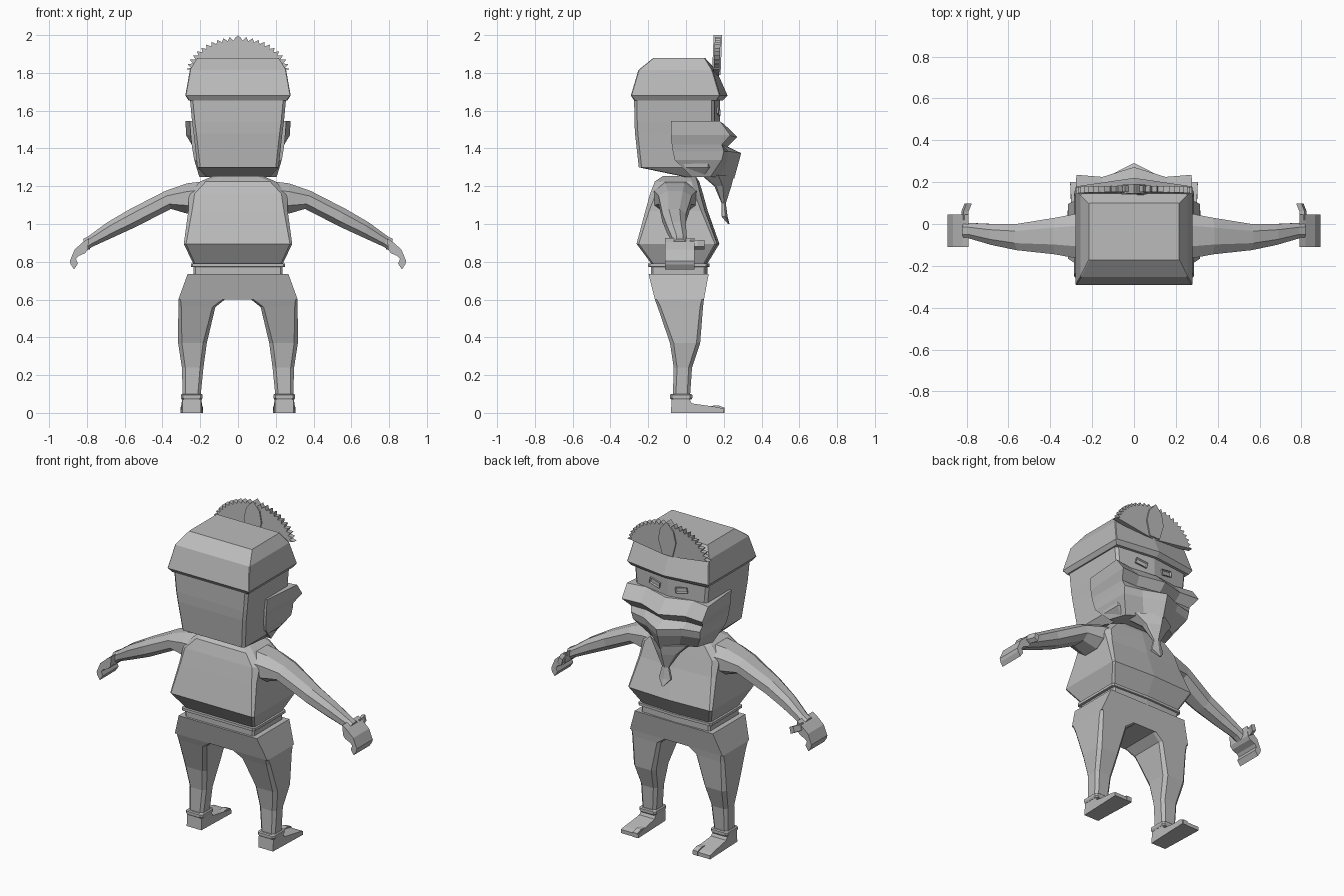
import bpy, bmesh, math
from mathutils import Matrix, Vector

grey = bpy.data.materials.new("clay_grey")
grey.diffuse_color = (0.5, 0.5, 0.5, 1)


def finish(name, bm, mirror=False):
    bmesh.ops.recalc_face_normals(bm, faces=bm.faces)
    mesh = bpy.data.meshes.new(name)
    bm.to_mesh(mesh)
    bm.free()
    mesh.materials.append(grey)
    ob = bpy.data.objects.new(name, mesh)
    bpy.context.collection.objects.link(ob)
    if mirror:
        ob.modifiers.new("mirror", 'MIRROR').use_axis = (True, False, False)
    return ob


def loft(name, rings, mirror=False):
    """Skin a list of equal-length point rings and cap both ends."""
    bm = bmesh.new()
    vs = [[bm.verts.new(p) for p in ring] for ring in rings]
    n = len(vs[0])
    for a, b in zip(vs, vs[1:]):
        for i in range(n):
            j = (i + 1) % n
            bm.faces.new((a[i], a[j], b[j], b[i]))
    bm.faces.new(vs[0])
    bm.faces.new(vs[-1])
    return finish(name, bm, mirror)


def body_ring(z, x, yb, yf, c=0.0, peak=0.0, zf=None):
    """Ring about x = 0: chamfer c at the corners, pointed front by peak."""
    zf = z if zf is None else zf
    half = [(0, yb, z), (x - c, yb, z), (x, yb + c, z), (x, yf - c, zf),
            (x - c, yf, zf), (0, yf + peak, zf)]
    return half + [(-px, py, pz) for px, py, pz in half[-2:0:-1]]


def limb_ring(z, x0, x1, y0, y1, c):
    return [(x0 + c, y0, z), (x1 - c, y0, z), (x1, y0 + c, z), (x1, y1 - c, z),
            (x1 - c, y1, z), (x0 + c, y1, z), (x0, y1 - c, z), (x0, y0 + c, z)]


def arm_ring(x, dx, y0, y1, z0, z1):
    """Octagonal ring across the arm; dx shifts the top outwards."""
    c, d = (y1 - y0) * 0.27, (z1 - z0) * 0.27
    pts = [(y0 + c, z0), (y1 - c, z0), (y1, z0 + d), (y1, z1 - d),
           (y1 - c, z1), (y0 + c, z1), (y0, z1 - d), (y0, z0 + d)]
    return [(x + dx * (z - z0) / (z1 - z0), y, z) for y, z in pts]


# Head, with sloped underside
loft("head", [
    body_ring(1.25, 0.17, -0.01, 0.10, 0.01, 0.02),
    body_ring(1.30, 0.215, -0.25, 0.13, 0.015, 0.03),
    body_ring(1.48, 0.235, -0.27, 0.15, 0.015, 0.03),
    body_ring(1.54, 0.243, -0.273, 0.15, 0.015, 0.03),
    body_ring(1.70, 0.258, -0.275, 0.15, 0.015, 0.03)])

# Cap with tapered crown
loft("cap", [
    body_ring(1.655, 0.262, -0.275, 0.165, 0.005, 0.03),
    body_ring(1.68, 0.279, -0.292, 0.18, 0.004, 0.04),
    body_ring(1.815, 0.255, -0.252, 0.14, 0.004, 0.02),
    body_ring(1.88, 0.215, -0.172, 0.10, 0.004, 0.0)])

# Cheeks, flared upper lip, mouth groove, jaw and goatee
def face_ring(z, yb, xb, corner, mid, yc):
    half = [(xb, yb, z), (corner[0], corner[1], z), (mid[0], mid[1], z), (0, yc, z - 0.01)]
    return half + [(-x, y, q) for x, y, q in half[-2::-1]]

loft("muzzle", [
    face_ring(1.545, -0.08, 0.255, (0.278, 0.18), (0.16, 0.16), 0.195),
    face_ring(1.47, -0.08, 0.25, (0.275, 0.235), (0.15, 0.225), 0.272),
    face_ring(1.42, -0.075, 0.245, (0.245, 0.19), (0.14, 0.19), 0.22),
    face_ring(1.385, -0.07, 0.24, (0.235, 0.20), (0.13, 0.225), 0.292),
    face_ring(1.34, -0.06, 0.232, (0.23, 0.19), (0.12, 0.22), 0.28),
    face_ring(1.25, 0.03, 0.205, (0.17, 0.13), (0.08, 0.18), 0.255)])
loft("goatee", [
    body_ring(1.26, 0.13, 0.08, 0.18, 0.01, 0.075),
    body_ring(1.20, 0.075, 0.15, 0.205, 0.01, 0.035),
    body_ring(1.11, 0.022, 0.188, 0.205, 0.003, 0.006),
    body_ring(1.04, 0.04, 0.188, 0.21, 0.003, 0.01),
    body_ring(1.0, 0.006, 0.222, 0.23, 0.001, 0.0)])

# Slanted eyes with a sunken centre
bm = bmesh.new()
bmesh.ops.create_cube(bm, size=1)
bm.faces.ensure_lookup_table()
front = max(bm.faces, key=lambda f: f.calc_center_median().y)
bmesh.ops.transform(bm, verts=bm.verts, matrix=Matrix.Diagonal((0.075, 0.02, 0.034, 1)))
bmesh.ops.inset_individual(bm, faces=[front], thickness=0.007, depth=-0.008)
place = Matrix.Translation((0.09, 0.168, 1.595)) @ Matrix.Rotation(-0.13, 4, 'Z') \
    @ Matrix.Rotation(-0.2, 4, 'Y')
bmesh.ops.transform(bm, verts=bm.verts, matrix=place)
finish("eyes", bm, True)

# Hair crest: serrated side fans and a central leaf
def slab(name, outline, thick, mirror=False):
    """Upright plate from (x, z) points, leaning back towards its foot."""
    bm = bmesh.new()
    y = lambda z: 0.16 + (z - 1.78) * 0.04
    f = bm.faces.new([bm.verts.new((x, y(z) - thick / 2, z)) for x, z in outline])
    ext = bmesh.ops.extrude_face_region(bm, geom=[f])['geom']
    verts = [v for v in ext if isinstance(v, bmesh.types.BMVert)]
    bmesh.ops.translate(bm, verts=verts, vec=(0, thick, 0))
    return finish(name, bm, mirror)

fan = [(0.0, 1.78)]
for i in range(23):
    a = math.radians(12 + 76 * i / 22)
    r = 1.0 if i % 2 == 0 else 0.91
    fan.append((0.283 * r * math.cos(a), 1.775 + 0.217 * r * math.sin(a)))
slab("hair_fans", fan, 0.03, True)
slab("hair_leaf", [(-0.035, 1.79), (-0.06, 1.88), (-0.045, 1.95), (0, 2.0),
                   (0.045, 1.95), (0.06, 1.88), (0.035, 1.79)], 0.045)

# Torso, neck and belt
loft("torso", [
    body_ring(0.785, 0.235, -0.18, 0.10, 0.01, 0.01),
    body_ring(0.895, 0.287, -0.262, 0.165, 0.012, 0.012),
    body_ring(1.07, 0.263, -0.215, 0.10, 0.02, 0.015),
    body_ring(1.16, 0.26, -0.19, 0.075, 0.03, 0.015),
    body_ring(1.225, 0.20, -0.165, 0.06, 0.03, 0.01),
    body_ring(1.255, 0.13, -0.12, 0.05, 0.03, 0.0)])
loft("belt", [
    body_ring(0.72, 0.235, -0.185, 0.105, 0.01, 0.01),
    body_ring(0.772, 0.235, -0.185, 0.105, 0.01, 0.01),
    body_ring(0.774, 0.25, -0.20, 0.115, 0.01, 0.01),
    body_ring(0.79, 0.25, -0.20, 0.115, 0.01, 0.01)])

# Arms from shoulder to wrist
loft("arms", [
    arm_ring(0.19, 0, -0.175, 0.065, 1.06, 1.225),
    arm_ring(0.27, 0, -0.165, 0.05, 1.055, 1.215),
    arm_ring(0.355, 0.03, -0.145, 0.03, 1.08, 1.175),
    arm_ring(0.54, 0.03, -0.125, 0.0, 0.985, 1.08),
    arm_ring(0.66, 0.03, -0.10, 0.0, 0.93, 1.01),
    arm_ring(0.77, 0.02, -0.07, 0.005, 0.88, 0.937),
    arm_ring(0.80, 0.02, -0.07, 0.005, 0.86, 0.92)], True)

# Curled hands and thumbs
hand = [(0.79, 0.925), (0.82, 0.905), (0.865, 0.865), (0.89, 0.805), (0.885, 0.785),
        (0.868, 0.76), (0.848, 0.79), (0.858, 0.815), (0.845, 0.83), (0.81, 0.845),
        (0.795, 0.865)]
loft("hands", [[(x, y, z) for x, z in hand] for y in (-0.11, 0.045)], True)
thumb = [(0.79, 0.905), (0.815, 0.915), (0.825, 0.88), (0.80, 0.865)]
loft("thumbs", [[(x - s, y, z) for x, z in thumb]
                for y, s in ((0.02, 0), (0.06, 0.0), (0.085, 0.01), (0.098, 0.015))], True)

# Trousers: half a hip and one leg, mirrored
loft("trousers", [
    limb_ring(0.735, 0.0, 0.267, -0.198, 0.12, 0.0),
    limb_ring(0.60, 0.0, 0.316, -0.165, 0.095, 0.0),
    limb_ring(0.60, 0.07, 0.316, -0.165, 0.095, 0.012),
    limb_ring(0.56, 0.12, 0.316, -0.15, 0.09, 0.016),
    limb_ring(0.37, 0.165, 0.317, -0.085, 0.075, 0.02),
    limb_ring(0.24, 0.183, 0.297, -0.065, 0.032, 0.018),
    limb_ring(0.07, 0.20, 0.292, -0.07, 0.02, 0.015)], True)
loft("ankle_cuffs", [limb_ring(z, 0.193 - g, 0.297 + g, -0.079 - g, 0.028 + g, 0.012)
                     for z, g in ((0.07, 0), (0.08, 0.006), (0.095, 0.006), (0.10, 0))], True)

# Flat feet: side profile swept across, splayed slightly towards the toes
foot = [(-0.08, 0), (0.20, 0), (0.20, 0.022), (0.17, 0.03), (0.03, 0.05), (0.015, 0.08), (-0.075, 0.08)]
loft("feet", [[(x + s * max(0, y) * 0.05, y, z) for y, z in foot]
              for x, s in ((0.195, -1), (0.295, 1))], True)
# Big toes
loft("big_toes", [[(0.19, y, z), (0.222, y, z), (0.222, y, 0.0), (0.19, y, 0.0)]
                  for y, z in ((0.12, 0.036), (0.17, 0.04), (0.203, 0.028))], True)
